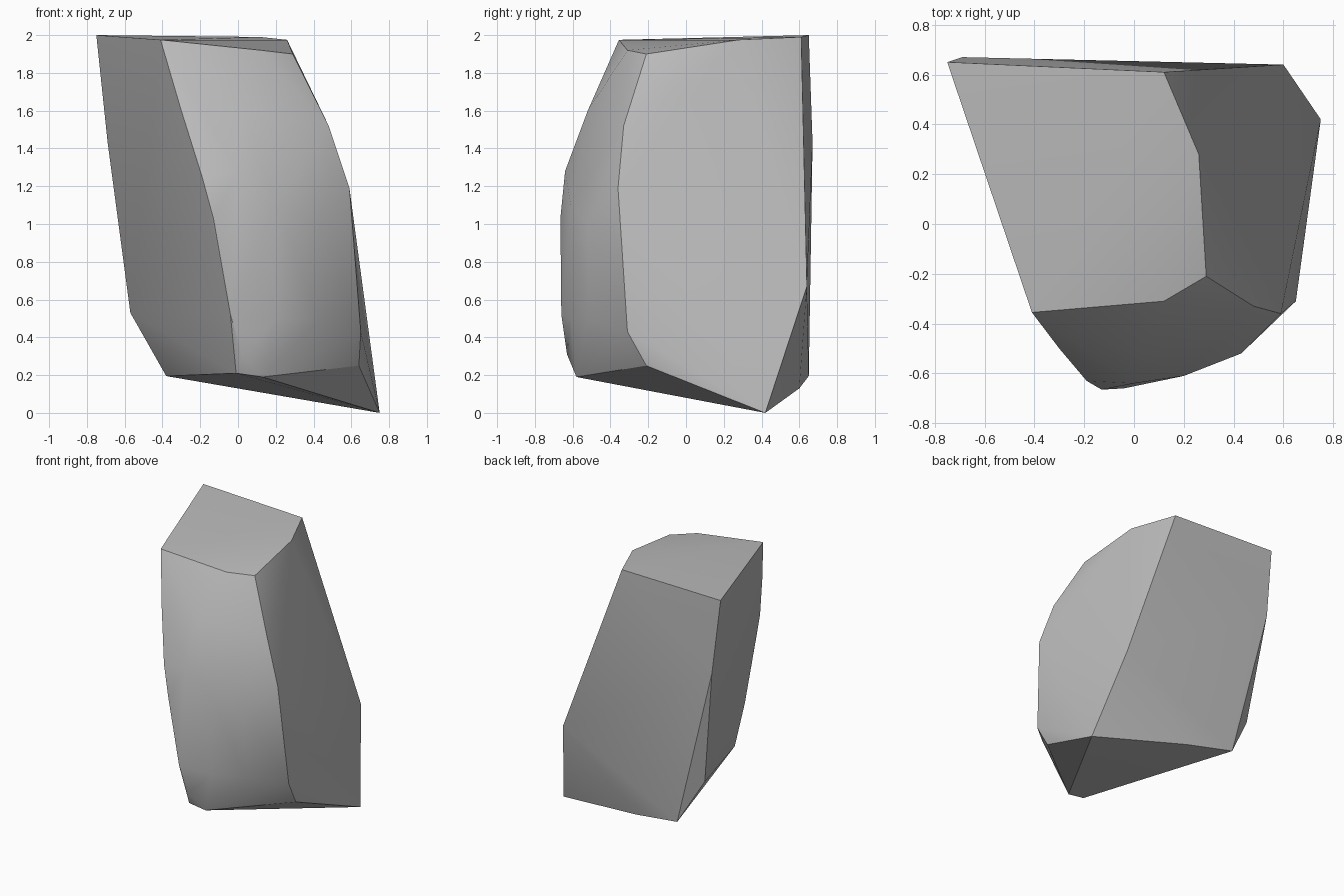
import bpy
import bmesh
import math

default_cube = bpy.data.objects.get("Cube")
if default_cube:
    bpy.data.objects.remove(default_cube, do_unlink=True)

# Stone colour
stone_grey = bpy.data.materials.new("stone_grey")
stone_grey.use_nodes = True
colour = (0.5, 0.5, 0.5, 1)
stone_grey.diffuse_color = colour
stone_grey.node_tree.nodes["Principled BSDF"].inputs["Base Color"].default_value = colour

# Corner points of the boulder, grouped by the ridge they lie on
top_rim = [
    (-.75, .65, 2), (.12, .61, 1.99), (.26, .28, 1.975),
    (.29, -.21, 1.9), (.12, -.31, 1.92), (-.41, -.355, 1.975),
]
front_left_ridge = [
    (-.3, -.5, 1.6), (-.19, -.63, 1.25), (-.13, -.665, 1.03),
    (-.04, -.66, .52), (.02, -.63, .31), (-.01, -.58, .21),
]
front_right_ridge = [
    (.48, -.33, 1.52), (.59, -.36, 1.19),
    (.65, -.31, .43), (.64, -.21, .25),
]
front_bulge = [
    (.03, -.52, 1.6), (0, -.64, 1.28), (.2, -.61, 1.1),
    (.43, -.52, 1), (.2, -.61, .5), (.43, -.52, .5),
    (.13, -.58, .19),
]
back_ridges = [
    (-.69, .67, 1.43), (-.57, .585, .53), (.6, .64, .67),
]
base_rim = [
    (-.38, .65, .195), (0, .6, .13), (.75, .42, 0),
]


def hull_object(name, groups, material):
    """Wrap a convex skin around every point of the given ridges."""
    bm = bmesh.new()
    for group in groups:
        for point in group:
            bm.verts.new(point)
    result = bmesh.ops.convex_hull(bm, input=bm.verts)
    loose = {v for v in result["geom_interior"] + result["geom_unused"]
             if isinstance(v, bmesh.types.BMVert)}
    bmesh.ops.delete(bm, geom=list(loose), context="VERTS")
    bmesh.ops.recalc_face_normals(bm, faces=bm.faces)
    mesh = bpy.data.meshes.new(name)
    bm.to_mesh(mesh)
    bm.free()
    mesh.materials.append(material)
    obj = bpy.data.objects.new(name, mesh)
    bpy.context.collection.objects.link(obj)
    return obj


# Boulder body, softly shaded across the bulge with crisp ridges
boulder = hull_object(
    "boulder",
    [top_rim, front_left_ridge, front_right_ridge,
     front_bulge, back_ridges, base_rim],
    stone_grey,
)
bpy.ops.object.select_all(action="DESELECT")
boulder.select_set(True)
bpy.context.view_layer.objects.active = boulder
bpy.ops.object.shade_smooth_by_angle(angle=math.radians(30))
